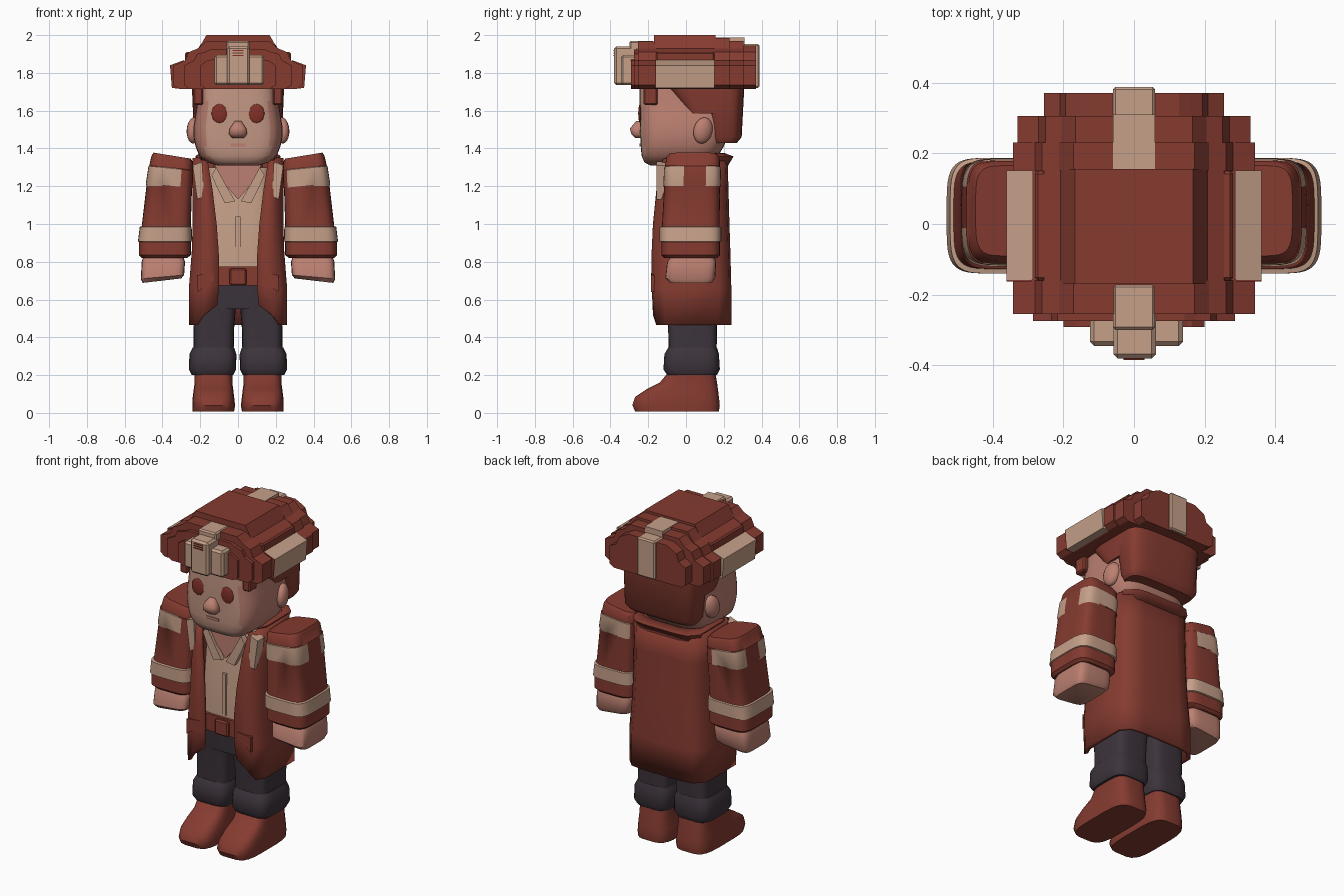
import bpy, bmesh, math


def mat(name, c):
    m = bpy.data.materials.new(name)
    m.diffuse_color = (*c, 1)
    return m


RED = mat("brick red", (0.235, 0.044, 0.030))
CREAM = mat("cream", (0.56, 0.35, 0.25))
SKIN = mat("skin", (0.50, 0.215, 0.165))
FACE = mat("pale skin", (0.56, 0.315, 0.235))
DARK = mat("dark plum", (0.047, 0.034, 0.045))
EYE = mat("deep red", (0.22, 0.03, 0.02))


def make(name, verts, faces, m, smooth=35):
    me = bpy.data.meshes.new(name)
    me.from_pydata(verts, [], faces)
    bm = bmesh.new()
    bm.from_mesh(me)
    bmesh.ops.recalc_face_normals(bm, faces=bm.faces)
    bm.to_mesh(me)
    bm.free()
    me.materials.append(m)
    ob = bpy.data.objects.new(name, me)
    bpy.context.collection.objects.link(ob)
    if smooth:
        bpy.ops.object.select_all(action='DESELECT')
        ob.select_set(True)
        bpy.context.view_layer.objects.active = ob
        bpy.ops.object.shade_smooth_by_angle(angle=math.radians(smooth))
    return ob


def loft(name, rings, m, s=1, n=24, p=5, smooth=40):
    """Rounded box sections: (z, x0, x1, y0, y1[, outward lean])."""
    vs, fs = [], []
    for r in rings:
        z, x0, x1, y0, y1 = r[:5]
        lean = r[5] if len(r) > 5 else 0
        for i in range(n):
            a = 2 * math.pi * (i + 0.5) / n
            c, d = math.cos(a), math.sin(a)
            u = math.copysign(abs(c) ** (2 / p), c)
            v = math.copysign(abs(d) ** (2 / p), d)
            vs.append((s * ((x0 + x1) / 2 + u * (x1 - x0) / 2),
                       (y0 + y1) / 2 + v * (y1 - y0) / 2, z + lean * u))
    for k in range(len(rings) - 1):
        for i in range(n):
            j = (i + 1) % n
            fs.append((k * n + i, k * n + j, k * n + n + j, k * n + n + i))
    fs += [tuple(range(n)), tuple(range(len(vs) - n, len(vs)))]
    return make(name, vs, fs, m, smooth)


def box(name, x0, x1, y0, y1, z0, z1, m, bevel=0.008):
    vs = [(x, y, z) for x in (x0, x1) for y in (y0, y1) for z in (z0, z1)]
    fs = [(0, 1, 3, 2), (4, 5, 7, 6), (0, 1, 5, 4), (2, 3, 7, 6), (0, 2, 6, 4), (1, 3, 7, 5)]
    ob = make(name, vs, fs, m, 0)
    if bevel:
        b = ob.modifiers.new("edge", 'BEVEL')
        b.width, b.segments = bevel, 1
    return ob


def prism(name, pts, y0, y1, m):
    """Outline in x, z extruded along y."""
    n = len(pts)
    vs = [(x, y, z) for y in (y0, y1) for x, z in pts]
    fs = [tuple(range(n)), tuple(range(n, 2 * n))]
    fs += [(i, (i + 1) % n, n + (i + 1) % n, n + i) for i in range(n)]
    return make(name, vs, fs, m, 0)


def ball(name, loc, r, m):
    bpy.ops.mesh.primitive_uv_sphere_add(segments=16, ring_count=10, location=loc)
    ob = bpy.context.object
    ob.name, ob.scale = name, r
    ob.data.materials.append(m)
    bpy.ops.object.shade_smooth()
    return ob


def paint(ob, m, rule):
    ob.data.materials.append(m)
    k = len(ob.data.materials) - 1
    for f in ob.data.polygons:
        if rule(f.center, f.normal):
            f.material_index = k


def shell(name, rows, m, thick):
    """Cloth open at the front: (z, front z, gap, half width, front y, back y)."""
    vs, fs = [], []
    for z, zf, g, h, yf, yb in rows:
        half = [(g, yf, zf), ((g + h) / 2, yf, (z + zf) / 2), (h - 0.03, yf + 0.015, z),
                (h, yf + 0.06, z), (h, (yf + yb) / 2, z), (h, yb - 0.06, z),
                (h - 0.05, yb - 0.01, z), (h / 2, yb, z), (0, yb, z)]
        vs += half + [(-x, y, w) for x, y, w in half[-2::-1]]
    n = 17
    for k in range(len(rows) - 1):
        fs += [(k * n + i, k * n + i + 1, k * n + n + i + 1, k * n + n + i) for i in range(n - 1)]
    ob = make(name, vs, fs, m, 50)
    mod = ob.modifiers.new("thickness", 'SOLIDIFY')
    mod.thickness, mod.offset = thick, 0
    return ob


# coat and its collar
shell("coat", [(0.465, 0.57, 0.11, 0.25, -0.165, 0.23), (0.66, 0.68, 0.10, 0.25, -0.172, 0.23),
               (0.85, 0.85, 0.102, 0.235, -0.172, 0.225), (1.0, 1.0, 0.113, 0.23, -0.165, 0.22),
               (1.18, 1.18, 0.135, 0.23, -0.147, 0.215), (1.35, 1.33, 0.16, 0.23, -0.115, 0.21)], RED, 0.02)
shell("coat_collar", [(1.31, 1.28, 0.20, 0.21, -0.08, 0.215), (1.355, 1.31, 0.20, 0.22, -0.10, 0.245),
                      (1.37, 1.33, 0.19, 0.20, -0.06, 0.20)], RED, 0.014)
loft("coat_yoke", [(1.2, -0.22, 0.22, 0.0, 0.205), (1.35, -0.22, 0.22, 0.0, 0.205)], RED)

# shirt, neck, belt and hips
loft("shirt", [(0.76, -0.17, 0.17, -0.13, 0.16), (1.0, -0.17, 0.17, -0.125, 0.17),
               (1.3, -0.17, 0.17, -0.09, 0.18)], CREAM)
loft("neck", [(1.15, -0.13, 0.13, -0.06, 0.13), (1.35, -0.13, 0.13, -0.08, 0.15)], SKIN)
prism("chest", [(-0.13, 1.325), (0.13, 1.325), (0.07, 1.21), (0, 1.13), (-0.07, 1.21)], -0.12, -0.08, SKIN)
box("shirt_placket", -0.012, 0.012, -0.135, -0.11, 0.79, 1.04, CREAM, 0)
loft("belt", [(0.675, -0.2, 0.2, -0.145, 0.18), (0.775, -0.2, 0.2, -0.145, 0.18)], RED)
box("belt_buckle", -0.045, 0.045, -0.165, -0.13, 0.675, 0.765, RED)
loft("hips", [(0.55, -0.22, 0.22, -0.11, 0.17), (0.69, -0.21, 0.21, -0.12, 0.17)], DARK)

for s, side in ((1, "left"), (-1, "right")):
    # shirt collar flap, lapel panel, coat pocket
    prism(side + "_shirt_collar", [(s * 0.14, 1.26), (s * 0.115, 1.2), (s * 0.07, 1.11), (s * 0.015, 1.12),
                                   (s * 0.055, 1.19), (s * 0.115, 1.3)], -0.138, -0.10, CREAM)
    prism(side + "_lapel_panel", [(s * 0.18, 1.15), (s * 0.216, 1.13), (s * 0.24, 1.31), (s * 0.19, 1.33)],
          -0.155, -0.09, CREAM)
    prism(side + "_pocket_flap", [(s * 0.13, 0.70), (s * 0.215, 0.64), (s * 0.215, 0.73), (s * 0.13, 0.74)],
          -0.186, -0.16, RED)

    # sleeve with a full cuff band and a broken shoulder band
    arm = loft(side + "_sleeve",
               [(0.82, 0.27, 0.51, -0.115, 0.165), (0.835, 0.25, 0.525, -0.13, 0.18),
                (0.905, 0.25, 0.525, -0.13, 0.18), (0.908, 0.243, 0.53, -0.14, 0.187),
                (0.985, 0.245, 0.52, -0.14, 0.187), (0.988, 0.25, 0.51, -0.127, 0.178),
                (1.20, 0.243, 0.485, -0.116, 0.18), (1.203, 0.241, 0.488, -0.12, 0.185, 0.012),
                (1.295, 0.238, 0.474, -0.116, 0.184, 0.012), (1.298, 0.24, 0.47, -0.112, 0.18, 0.012),
                (1.345, 0.24, 0.458, -0.105, 0.178, 0.015), (1.362, 0.25, 0.448, -0.09, 0.165, 0.016)],
               RED, s, n=48, p=4.5)
    paint(arm, CREAM, lambda c, n: 0.906 < c.z < 0.987)
    paint(arm, CREAM, lambda c, n: 1.19 < c.z < 1.31 and abs(n.z) < 0.8
          and abs(c.x) > (0.26 if s > 0 else 0.31) and (c.y < -0.01 or c.y > 0.10))
    loft(side + "_hand", [(0.70, 0.30, 0.505, -0.09, 0.14, -0.012), (0.72, 0.285, 0.515, -0.11, 0.155, -0.01),
                          (0.80, 0.28, 0.51, -0.10, 0.16), (0.83, 0.29, 0.50, -0.08, 0.15)], SKIN, s, p=6)

    # trouser leg with turned cuff
    loft(side + "_leg", [(0.21, 0.025, 0.235, -0.09, 0.16), (0.45, 0.02, 0.235, -0.095, 0.165),
                         (0.62, 0.005, 0.23, -0.11, 0.17)], DARK, s)
    loft(side + "_cuff", [(0.20, 0.025, 0.245, -0.10, 0.165), (0.23, 0.01, 0.26, -0.12, 0.18),
                          (0.31, 0.008, 0.258, -0.115, 0.175), (0.345, 0.02, 0.24, -0.095, 0.165)], DARK, s, p=4)

    # shoe
    loft(side + "_shoe", [(0.008, 0.02, 0.24, -0.27, 0.175), (0.04, 0.015, 0.242, -0.285, 0.18),
                          (0.085, 0.02, 0.24, -0.27, 0.175), (0.125, 0.025, 0.235, -0.21, 0.17),
                          (0.16, 0.03, 0.23, -0.14, 0.165), (0.22, 0.03, 0.23, -0.09, 0.155)], RED, s, p=4)

    # eye, ear and side hair
    ball(side + "_eye", (s * 0.098, -0.243, 1.585), (0.042, 0.010, 0.05), EYE)
    ear = ball(side + "_ear", (s * 0.235, 0.09, 1.495), (0.035, 0.052, 0.07), SKIN)
    ear.rotation_euler = (-0.25, 0, s * 0.3)
    box(side + "_fringe", s * 0.21 - 0.025, s * 0.21 + 0.025, -0.225, -0.15, 1.63, 1.74, RED)

# head
head = loft("head", [(1.31, -0.11, 0.11, -0.19, 0.06), (1.325, -0.16, 0.16, -0.22, 0.12),
                     (1.36, -0.205, 0.205, -0.235, 0.17), (1.41, -0.225, 0.225, -0.24, 0.2),
                     (1.46, -0.235, 0.235, -0.242, 0.22), (1.52, -0.235, 0.235, -0.244, 0.24),
                     (1.58, -0.225, 0.225, -0.246, 0.25), (1.65, -0.215, 0.215, -0.247, 0.26),
                     (1.75, -0.21, 0.21, -0.245, 0.26)], SKIN, n=40, p=4)
paint(head, FACE, lambda c, n: n.y < -0.7 and abs(c.x) < 0.165 and c.z > 1.34)
loft("nose", [(1.455, -0.03, 0.03, -0.27, -0.23), (1.475, -0.05, 0.05, -0.29, -0.22),
              (1.505, -0.045, 0.045, -0.298, -0.22), (1.545, -0.018, 0.018, -0.265, -0.22)],
     SKIN, n=12, p=2.5, smooth=60)
box("mouth", -0.04, 0.04, -0.2455, -0.239, 1.41, 1.425, SKIN, 0)

# hair
loft("hair_back", [(1.43, -0.215, 0.215, 0.14, 0.27), (1.46, -0.235, 0.235, 0.13, 0.295),
                   (1.74, -0.245, 0.245, 0.08, 0.31)], RED, p=4)
loft("hair_sides", [(1.585, -0.235, 0.235, 0.0, 0.28), (1.65, -0.242, 0.242, -0.05, 0.29),
                    (1.74, -0.245, 0.245, -0.13, 0.30)], RED)

# stepped cap: arched slices from front to back (y0, y1, half width, top)
for y0, y1, h, t in [(-0.292, -0.27, 0.20, 1.89), (-0.275, -0.25, 0.285, 1.925), (-0.255, -0.16, 0.342, 1.965),
                     (-0.17, 0.155, 0.335, 2.0), (0.15, 0.23, 0.342, 1.985), (0.225, 0.305, 0.33, 1.97),
                     (0.30, 0.37, 0.255, 1.945)]:
    half = [(h - 0.03, 1.715), (h, 1.735), (h, 1.84), (0.82 * h, 1.865), (0.76 * h, min(1.91, t - 0.025)),
            (0.62 * h, min(1.93, t - 0.015)), (0.5 * h, t)]
    prism("cap_slice", half + [(-x, z) for x, z in half[::-1]], y0, y1, RED)

# cap side pads, straps and front lamp
for s in (1, -1):
    prism("cap_side_pad", [(s * 0.285, 1.715), (s * 0.35, 1.72), (s * 0.36, 1.84), (s * 0.285, 1.868)],
          -0.158, 0.152, CREAM)
    prism("cap_pad_end", [(s * 0.29, 1.715), (s * 0.35, 1.72), (s * 0.36, 1.84), (s * 0.29, 1.866)],
          -0.163, -0.157, RED)
    box("cap_side_step", s * 0.25 - 0.03, s * 0.25 + 0.03, -0.16, 0.15, 1.85, 1.91, RED)
box("cap_back_strap", -0.06, 0.06, 0.155, 0.388, 1.72, 1.953, CREAM)
box("cap_back_strap_top", -0.06, 0.06, 0.15, 0.31, 1.9, 1.988, CREAM, 0)
box("cap_front_strap", -0.06, 0.06, -0.30, -0.17, 1.74, 1.97, CREAM)
box("lamp_base", -0.125, 0.138, -0.345, -0.25, 1.735, 1.895, CREAM, 0.012)
box("lamp", -0.058, 0.062, -0.38, -0.25, 1.735, 1.94, CREAM, 0.012)
for k in range(3):
    box("lamp_slot", -0.03, 0.03, -0.384, -0.375, 1.89 + 0.013 * k, 1.896 + 0.013 * k, EYE, 0)
